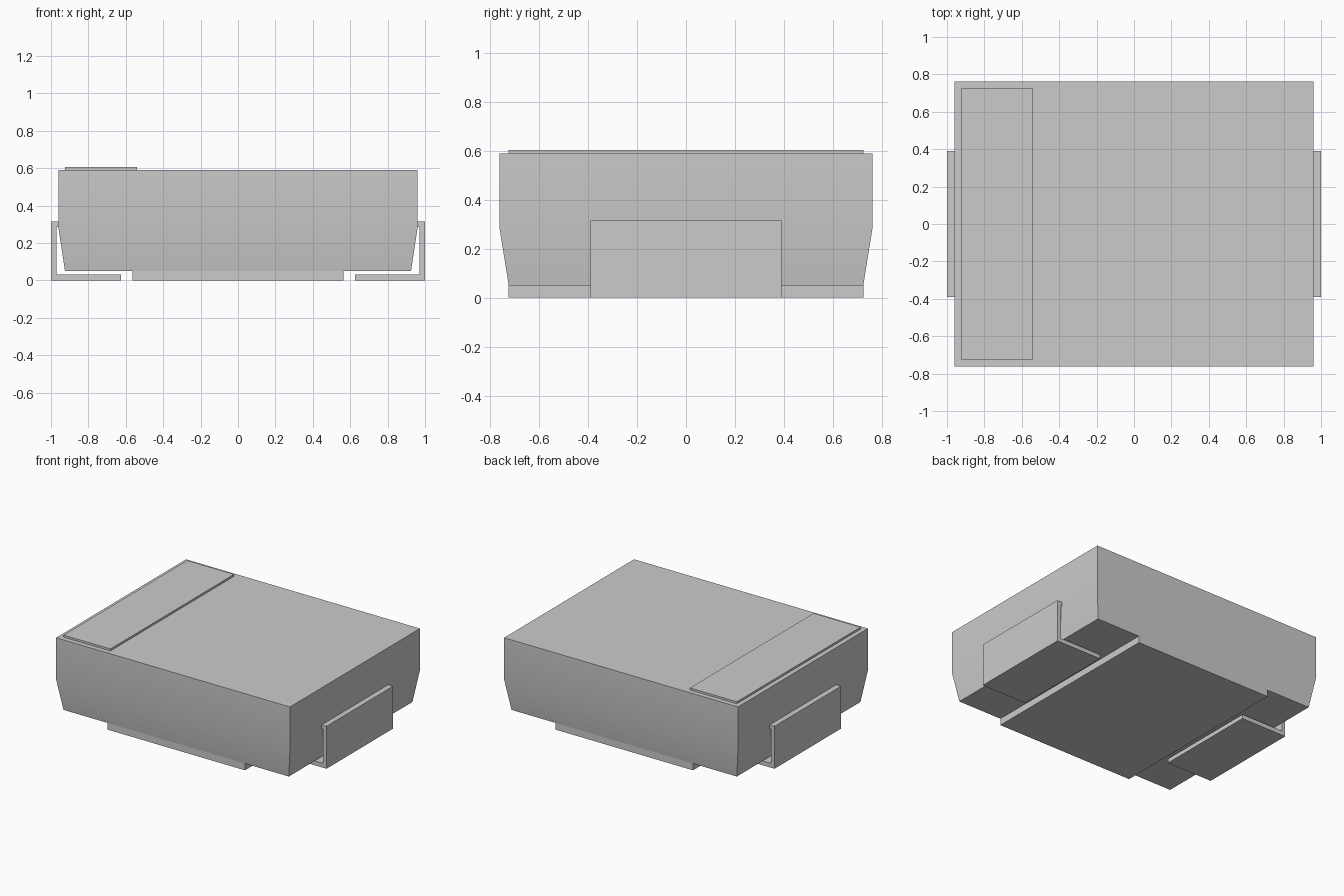
import bpy
import bmesh

cube = bpy.data.objects.get("Cube")
if cube:
    bpy.data.objects.remove(cube, do_unlink=True)

grey = bpy.data.materials.new("light_grey")
grey.use_nodes = True
grey.diffuse_color = (0.6, 0.6, 0.6, 1)
grey.node_tree.nodes["Principled BSDF"].inputs["Base Color"].default_value = grey.diffuse_color


def finish(name, bm):
    """Turn a bmesh into a grey object."""
    bmesh.ops.recalc_face_normals(bm, faces=bm.faces)
    mesh = bpy.data.meshes.new(name)
    bm.to_mesh(mesh)
    bm.free()
    mesh.materials.append(grey)
    obj = bpy.data.objects.new(name, mesh)
    bpy.context.collection.objects.link(obj)
    return obj


def box(name, x0, x1, half_y, z0, z1):
    bm = bmesh.new()
    bmesh.ops.create_cube(bm, size=1)
    for v in bm.verts:
        v.co = (x1 if v.co.x > 0 else x0,
                half_y if v.co.y > 0 else -half_y,
                z1 if v.co.z > 0 else z0)
    return finish(name, bm)


# Body: stacked rectangles, tapering towards the underside
bm = bmesh.new()
rings = []
for hx, hy, z in [(0.925, 0.725, 0.05), (0.96, 0.762, 0.28), (0.96, 0.762, 0.59)]:
    rings.append([bm.verts.new((sx * hx, sy * hy, z))
                  for sx, sy in [(-1, -1), (1, -1), (1, 1), (-1, 1)]])
for low, high in zip(rings, rings[1:]):
    for i in range(4):
        j = (i + 1) % 4
        bm.faces.new((low[i], low[j], high[j], high[i]))
bm.faces.new(rings[0])
bm.faces.new(rings[-1])
body = finish("body", bm)
bpy.context.view_layer.objects.active = body
body.select_set(True)
bpy.ops.object.shade_smooth_by_angle()

# Raised pad under the body and polarity band on top
box("underside_pad", -0.565, 0.565, 0.725, 0, 0.05)
box("polarity_band", -0.925, -0.54, 0.725, 0.59, 0.605)

# Bent metal leads: foot, upright and short flange into the body
profile = [(0.625, 0), (1, 0), (1, 0.315), (0.95, 0.315),
           (0.95, 0.285), (0.97, 0.285), (0.97, 0.032), (0.625, 0.032)]
for name, side in [("left_lead", 1), ("right_lead", -1)]:
    bm = bmesh.new()
    face = bm.faces.new([bm.verts.new((side * x, -0.39, z)) for x, z in profile])
    new = bmesh.ops.extrude_face_region(bm, geom=[face])["geom"]
    bmesh.ops.translate(bm, vec=(0, 0.78, 0),
                        verts=[g for g in new if isinstance(g, bmesh.types.BMVert)])
    finish(name, bm)
